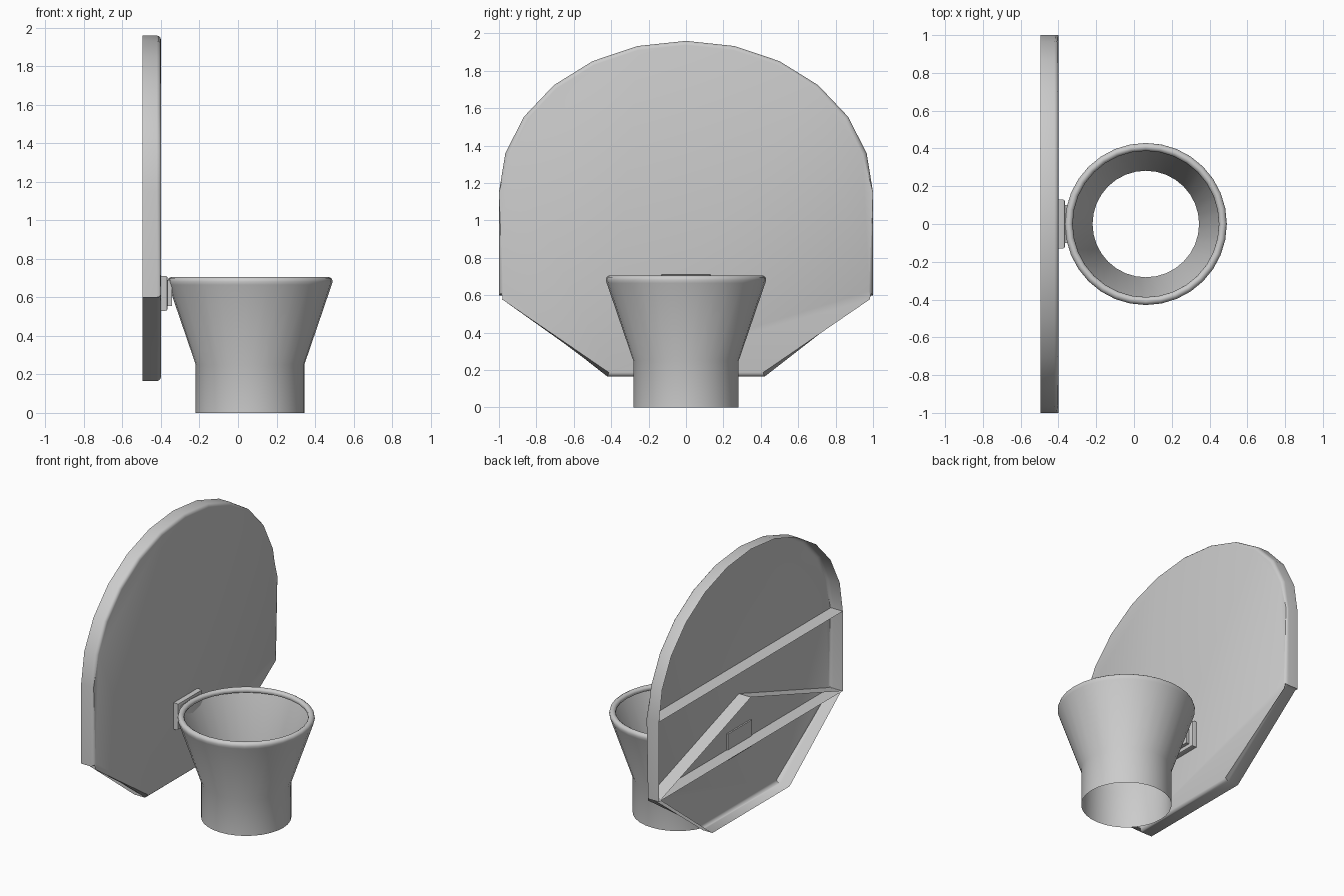
import bpy, bmesh, math
from mathutils import Matrix, Vector

cube = bpy.data.objects.get("Cube")
if cube:
    bpy.data.objects.remove(cube, do_unlink=True)

grey = bpy.data.materials.new("light grey")
grey.use_nodes = True
colour = (0.6, 0.6, 0.6, 1)
grey.diffuse_color = colour
grey.node_tree.nodes["Principled BSDF"].inputs["Base Color"].default_value = colour

BACK, FRONT = -0.495, -0.40     # depth of the backboard
HOOP_X = 0.0625                 # centre of the hoop


def finish(name, bm, angle=None):
    mesh = bpy.data.meshes.new(name)
    bm.to_mesh(mesh)
    bm.free()
    mesh.materials.append(grey)
    obj = bpy.data.objects.new(name, mesh)
    bpy.context.collection.objects.link(obj)
    if angle:
        bpy.ops.object.select_all(action='DESELECT')
        obj.select_set(True)
        bpy.context.view_layer.objects.active = obj
        bpy.ops.object.shade_smooth_by_angle(angle=math.radians(angle))
    return obj


def box(name, low, high, bevel=0):
    bm = bmesh.new()
    low, high = Vector(low), Vector(high)
    size = Matrix.Diagonal((high - low).to_4d())
    bmesh.ops.create_cube(bm, size=1, matrix=Matrix.Translation((low + high) / 2) @ size)
    if bevel:
        edges = [e for e in bm.edges if all(v.co.x > high.x - 0.001 for v in e.verts)]
        bmesh.ops.bevel(bm, geom=edges, offset=bevel, segments=2, profile=0.5, affect='EDGES')
    return finish(name, bm, 35)


# Backboard: hollow tray, open at the back, with a rounded front edge
arc = [(math.cos(math.pi * i / 12), 1.15 + 0.81 * math.sin(math.pi * i / 12)) for i in range(13)]
outline = arc + [(-1, 0.6), (-0.975, 0.6), (-0.42, 0.165), (0.42, 0.165), (0.975, 0.6), (1, 0.6)]
bm = bmesh.new()
back = [bm.verts.new((BACK, y, z)) for y, z in outline]
front = [bm.verts.new((FRONT, y, z)) for y, z in outline]
panel = bm.faces.new(front)
for i in range(len(outline)):
    j = (i + 1) % len(outline)
    bm.faces.new((back[i], back[j], front[j], front[i]))
bmesh.ops.bevel(bm, geom=list(panel.edges), offset=0.022, segments=3, profile=0.5, affect='EDGES')
bmesh.ops.recalc_face_normals(bm, faces=bm.faces)
finish("backboard", bm, 40)

# Thin stiffening ribs inside the tray
ribs = {
    "upper_rib": [(-1, 1.15), (1, 1.15)],
    "lower_rib": [(-0.99, 0.602), (0.99, 0.602)],
    "gable_rib": [(-0.99, 0.604), (0, 0.94), (0.99, 0.604)],
}
for name, path in ribs.items():
    bm = bmesh.new()
    rows = [[bm.verts.new((x, y, z)) for x in (BACK, FRONT - 0.003)] for y, z in path]
    for a, b in zip(rows, rows[1:]):
        bm.faces.new((a[0], a[1], b[1], b[0]))
    bmesh.ops.recalc_face_normals(bm, faces=bm.faces)
    for f in bm.faces:
        if f.normal.z < 0:
            f.normal_flip()
    finish(name, bm)

# Hoop and net: open funnel with a rolled lip
profile = [(0.282, 0), (0.282, 0.25), (0.424, 0.665), (0.429, 0.682), (0.425, 0.697),
           (0.413, 0.705), (0.402, 0.705), (0.391, 0.698), (0.387, 0.686), (0.392, 0.674)]
bm = bmesh.new()
verts = [bm.verts.new((HOOP_X + r, 0, z)) for r, z in profile]
edges = [bm.edges.new(pair) for pair in zip(verts, verts[1:])]
bmesh.ops.spin(bm, geom=verts + edges, cent=(HOOP_X, 0, 0), axis=(0, 0, 1),
               angle=math.tau, steps=32, use_duplicate=False)
bmesh.ops.remove_doubles(bm, verts=bm.verts, dist=0.0005)
bm.normal_update()
low_wall = min(bm.faces, key=lambda f: f.calc_center_median().z)
outward = low_wall.calc_center_median() - Vector((HOOP_X, 0, 0))
if low_wall.normal.dot(outward) < 0:
    bmesh.ops.reverse_faces(bm, faces=bm.faces)
finish("hoop_and_net", bm, 50)

# Mount between hoop and board
box("mount_plate", (-0.41, -0.13, 0.53), (-0.365, 0.13, 0.712), 0.012)
box("mount_arm", (-0.37, -0.1, 0.555), (-0.342, 0.1, 0.69))
